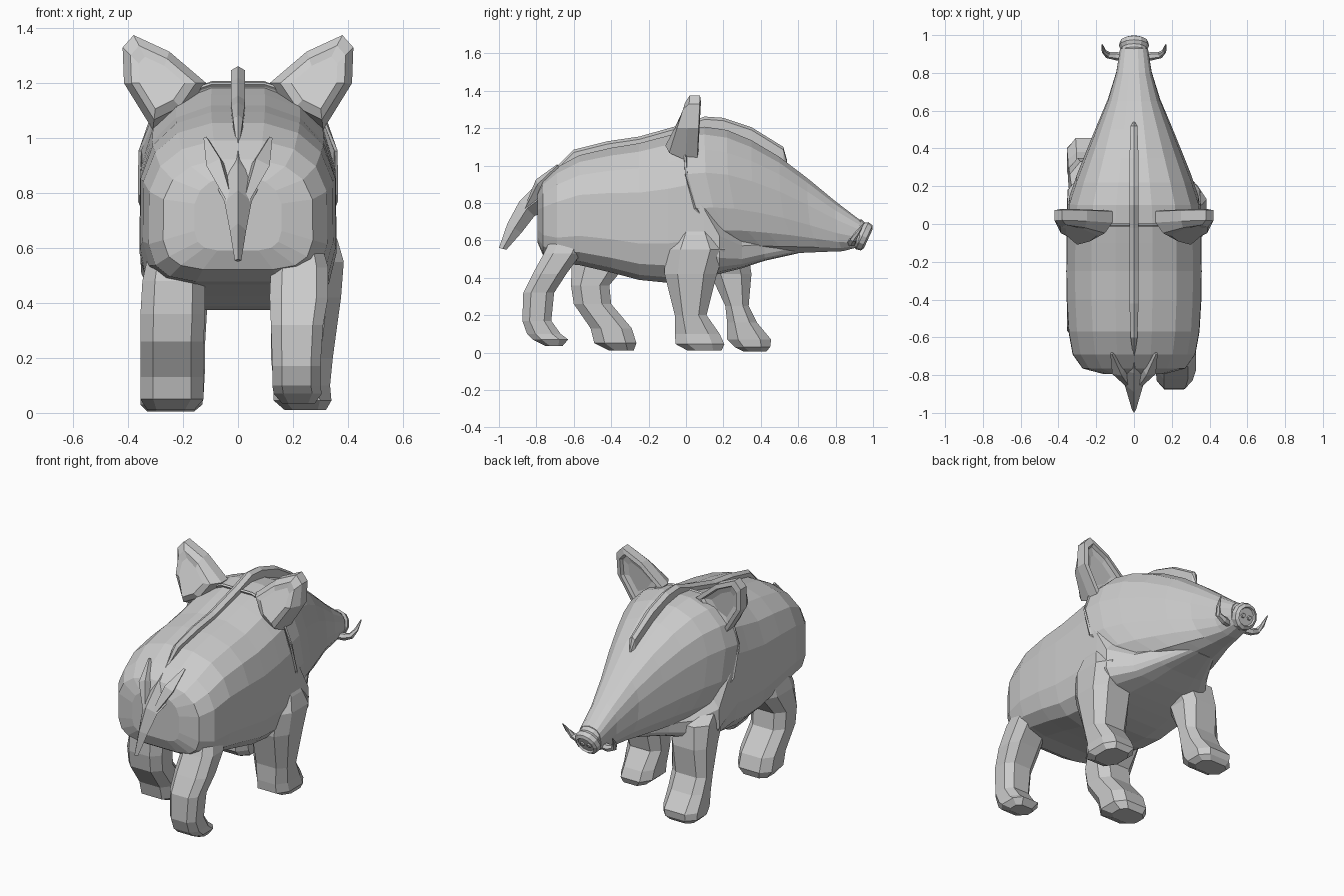
import bpy, bmesh, math
from mathutils import Vector

if "Cube" in bpy.data.objects:
    bpy.data.objects.remove(bpy.data.objects["Cube"])

grey = bpy.data.materials.new("plain grey")
grey.use_nodes = True
COLOUR = (0.6, 0.6, 0.6, 1)
grey.diffuse_color = COLOUR
grey.node_tree.nodes["Principled BSDF"].inputs["Base Color"].default_value = COLOUR


def finish(name, bm):
    bmesh.ops.recalc_face_normals(bm, faces=bm.faces)
    mesh = bpy.data.meshes.new(name)
    bm.to_mesh(mesh)
    bm.free()
    mesh.materials.append(grey)
    obj = bpy.data.objects.new(name, mesh)
    bpy.context.collection.objects.link(obj)


def loft(name, rings, closed=False):
    """Skin a list of equal-sized point rings and cap the ends."""
    bm = bmesh.new()
    rows = [[bm.verts.new(p) for p in ring] for ring in rings]
    n = len(rows[0])
    pairs = list(zip(rows, rows[1:])) + ([(rows[-1], rows[0])] if closed else [])
    for a, b in pairs:
        for i in range(n):
            bm.faces.new((a[i], a[(i + 1) % n], b[(i + 1) % n], b[i]))
    if not closed:
        bm.faces.new(rows[0])
        bm.faces.new(rows[-1])
    finish(name, bm)


def power(v, p):
    return math.copysign(abs(v) ** p, v)


def section(y, top, bottom, w, lean=0, low_power=0.8, sides=16):
    """Rounded cross-section; lean sweeps its lower end along y,
    low_power below 0.8 makes the lower half boxier."""
    pts = []
    for i in range(sides):
        a = 2 * math.pi * (i + 0.5) / sides
        p = 0.8 if math.sin(a) > 0 else low_power
        s = power(math.sin(a), p)
        t = (1 - s) / 2
        pts.append(Vector((w * power(math.cos(a), p), y + lean * t ** 4,
                           (top + bottom) / 2 + s * (top - bottom) / 2)))
    return pts


def tube(name, path, radii, sides=6, closed=False):
    path = [Vector(p) for p in path]
    n, rings = len(path), []
    for i, p in enumerate(path):
        if closed:
            d = path[(i + 1) % n] - path[i - 1]
        else:
            d = path[min(i + 1, n - 1)] - path[max(i - 1, 0)]
        q = d.to_track_quat('Z', 'Y')
        angles = [2 * math.pi * k / sides for k in range(sides)]
        rings.append([p + q @ Vector((math.cos(a), math.sin(a), 0)) * radii[i] for a in angles])
    loft(name, rings, closed)


# Body barrel, running on under the head to form shoulders and chest
body = [(-.795, .86, .59, .16), (-.765, .925, .52, .275), (-.69, .995, .475, .328),
        (-.57, 1.06, .465, .35), (-.4, 1.1, .425, .36), (-.25, 1.125, .385, .362),
        (-.1, 1.165, .37, .36), (0, 1.19, .38, .358), (.1, .97, .4, .358),
        (.18, .74, .42, .355), (.3, .64, .45, .26), (.42, .63, .49, .18), (.6, .65, .53, .08)]
loft("body", [section(*s, low_power=.47) for s in body])

# Head cone with a slanted rear edge, and the lip that follows that edge
head = [(-.005, 1.2, .525, .362, .34), (.1, 1.213, .525, .347, .28), (.22, 1.195, .525, .308, .24),
        (.35, 1.14, .525, .258, .2), (.5, 1.05, .53, .2, .14), (.65, .935, .535, .14, .08),
        (.8, .81, .54, .095, .04), (.93, .71, .56, .075, -.02)]
head_rings = [section(*s) for s in head]
loft("head", head_rings)
tube("head_edge_lip", head_rings[0], [.008] * 16, 4, True)

# Snout: tilted disc with a rim, a sunken face and nostrils
tilt = Vector((0, .87, -.4)).normalized()
turn = tilt.to_track_quat('Z', 'Y')
centre = Vector((0, .915, .637))


def disc(along, r):
    return [centre + tilt * along + turn @ Vector((r * math.cos(k * math.pi / 6),
            r * math.sin(k * math.pi / 6), 0)) for k in range(12)]


loft("snout", [disc(*s) for s in ((-.04, .06), (-.01, .078), (.012, .07),
                                  (.03, .08), (.056, .074), (.066, .056), (.056, .05))])


# Ear: faceted back leaning rearward at its root, recessed front
OUTLINE = [(.115, 1.2), (.25, 1.315), (.38, 1.375), (.42, 1.33), (.415, 1.2), (.31, 1.03), (.19, 1.09)]


def ear_ring(side, scale, y, low=0):
    mid_x, mid_z = .29, 1.2
    return [(side * (mid_x + (x - mid_x) * scale), y + low * (1.375 - z) / .345,
             mid_z + (z - mid_z) * scale) for x, z in OUTLINE]


for side, label in ((1, "left"), (-1, "right")):
    spot = centre + Vector((side * .022, 0, 0))
    tube(label + "_nostril_rim", [spot + tilt * .05, spot + tilt * .064], [.017, .012])

    # Tusk curling out and up
    tube(label + "_tusk", [(side * x, y, z) for x, y, z in
         ((.05, .88, .59), (.1, .89, .59), (.14, .895, .605), (.16, .915, .64), (.168, .95, .69))],
         [.022, .022, .018, .012, .003])

    loft(label + "_ear", [ear_ring(side, *s) for s in
         ((.55, -.01, -.1), (.78, -.005, -.085), (1, .02, -.025), (1, .075, -.015),
          (.8, .08, -.015), (.74, .06, -.015), (.5, .05, -.015))])

# Mane ridge along the spine: y, top, half thickness
mane = [(-.7, .985, .004), (-.6, 1.085, .018), (-.42, 1.13, .024), (-.25, 1.155, .025),
        (-.02, 1.22, .025), (.1, 1.262, .025), (.2, 1.255, .025), (.35, 1.205, .024),
        (.52, 1.1, .018), (.54, 1.03, .004)]
loft("mane", [[(-w, y, z - .12), (-w, y, z - .015), (0, y, z), (w, y, z - .015), (w, y, z - .12)]
              for y, z, w in mane])

# Tail: ridged wedge from rump to tip; half width, then upper and lower edge
tail = [(.1, -.67, 1.0, -.6, .8), (.085, -.79, .91, -.74, .76), (.05, -.89, .81, -.81, .73),
        (.03, -.955, .69, -.88, .64), (.012, -1.0, .56, -.96, .55)]
loft("tail", [[(0, ya, za), (w, (ya + yb) / 2, (za + zb) / 2), (0, yb, zb), (-w, (ya + yb) / 2, (za + zb) / 2)]
              for w, ya, za, yb, zb in tail])
for side, label in ((1, "left"), (-1, "right")):
    tube(label + "_tail_tuft", [(side * .118, -.685, 1.0), (side * .08, -.775, .9), (side * .025, -.86, .76)],
         [.008, .04, .012], 4)


# Legs: stations of height, back y, front y, inner x, outer x
def leg(name, side, stations):
    rings = []
    for z, y0, y1, x0, x1 in stations:
        cx, cy, a, b = (x0 + x1) / 2, (y0 + y1) / 2, (x1 - x0) / 2, (y1 - y0) / 2
        rings.append([(side * (cx + a * u), cy + b * v, z) for u, v in
                      ((1, .5), (.6, 1), (-.6, 1), (-1, .5), (-1, -.5), (-.6, -1), (.6, -1), (1, -.5))])
    loft(name, rings)


leg("left_tail_end_leg", 1,
    [(.7, -.68, -.5, .15, .28), (.53, -.76, -.56, .12, .328), (.42, -.82, -.64, .115, .328),
     (.32, -.87, -.705, .12, .31), (.17, -.875, -.72, .125, .3), (.1, -.85, -.67, .125, .3),
     (.07, -.82, -.63, .13, .305), (.035, -.75, -.66, .16, .28)])
leg("right_tail_end_leg", -1,
    [(.65, -.55, -.3, .15, .31), (.48, -.61, -.31, .12, .348), (.36, -.615, -.41, .12, .355),
     (.26, -.6, -.4, .125, .355), (.13, -.51, -.29, .125, .355), (.05, -.49, -.265, .125, .355),
     (.01, -.41, -.28, .16, .33)])
leg("left_head_end_leg", 1,
    [(.72, .0, .1, .12, .32), (.63, -.06, .16, .12, .362), (.55, -.11, .21, .12, .385),
     (.42, -.115, .165, .12, .375), (.2, -.06, .11, .12, .345), (.1, -.06, .18, .13, .335),
     (.045, -.055, .205, .13, .34), (.01, .01, .19, .17, .32)])
leg("right_head_end_leg", -1,
    [(.66, .04, .16, .08, .32), (.55, .06, .33, .06, .34), (.42, .13, .35, .11, .345),
     (.25, .21, .335, .12, .35), (.16, .22, .38, .12, .35), (.07, .22, .455, .125, .355),
     (.03, .26, .45, .13, .355), (.005, .31, .43, .16, .33)])
